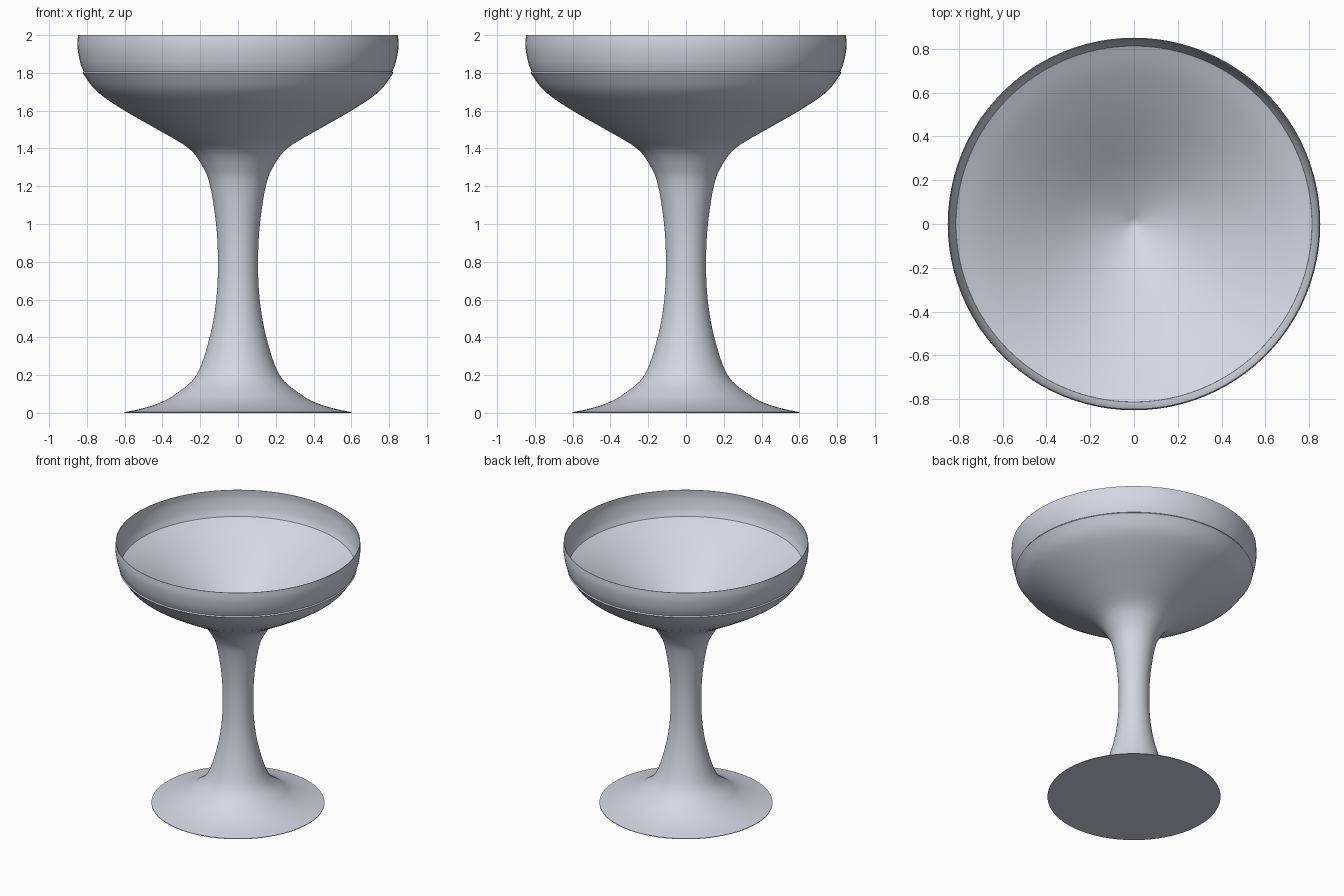
import bpy, bmesh, math
from mathutils import Vector

cube = bpy.data.objects.get("Cube")
if cube:
    bpy.data.objects.remove(cube, do_unlink=True)

# Single pale blue-grey material
mat = bpy.data.materials.new("pale_grey")
mat.use_nodes = True
color = (0.66, 0.68, 0.76, 1.0)
mat.diffuse_color = color
mat.node_tree.nodes["Principled BSDF"].inputs["Base Color"].default_value = color


def smooth_curve(points, steps=4):
    """Interpolate (radius, height) points with a Catmull-Rom curve."""
    pts = [Vector(p) for p in points]
    pts = [2 * pts[0] - pts[1]] + pts + [2 * pts[-1] - pts[-2]]
    out = []
    for a, b, c, d in zip(pts, pts[1:], pts[2:], pts[3:]):
        for i in range(steps):
            t = i / steps
            out.append(0.5 * (2 * b + (c - a) * t + (2 * a - 5 * b + 4 * c - d) * t ** 2
                              + (3 * b - a - 3 * c + d) * t ** 3))
    return out + [pts[-2]]


def lathe(name, profile, closed=False, segments=96):
    """Revolve a (radius, height) profile around the z axis."""
    bm = bmesh.new()
    verts = [bm.verts.new((max(p[0], 0), 0, p[1])) for p in profile]
    edges = [bm.edges.new(pair) for pair in zip(verts, verts[1:])]
    if closed:
        edges.append(bm.edges.new((verts[-1], verts[0])))
    bmesh.ops.spin(bm, geom=verts + edges, cent=(0, 0, 0), axis=(0, 0, 1),
                   angle=2 * math.pi, steps=segments)
    bmesh.ops.remove_doubles(bm, verts=bm.verts, dist=0.0003)
    bmesh.ops.recalc_face_normals(bm, faces=bm.faces)
    mesh = bpy.data.meshes.new(name)
    bm.to_mesh(mesh)
    bm.free()
    mesh.materials.append(mat)
    mesh.shade_smooth()
    mesh.set_sharp_from_angle(angle=math.radians(35))
    obj = bpy.data.objects.new(name, mesh)
    bpy.context.collection.objects.link(obj)
    return obj


# Flat foot, flared stem and bowl underside, then the funnel-shaped inside
outside = smooth_curve([
    (0.6, 0.004), (0.5, 0.025), (0.41, 0.055), (0.33, 0.1), (0.22, 0.2), (0.15, 0.4),
    (0.115, 0.6), (0.106, 0.8), (0.116, 1.0), (0.147, 1.2), (0.185, 1.3),
    (0.26, 1.4), (0.425, 1.5), (0.6, 1.6), (0.745, 1.7), (0.823, 1.8)])
inside = smooth_curve([
    (0.812, 1.812), (0.7, 1.755), (0.55, 1.66), (0.4, 1.555),
    (0.25, 1.45), (0.12, 1.375), (0, 1.32)])
lathe("foot_stem_and_bowl", [(0, 0), (0.6, 0)] + outside + inside)

# Thin upright rim, set in slightly from the bowl edge
rim_outer = smooth_curve([(0.818, 1.808), (0.834, 1.85), (0.845, 1.9),
                          (0.85, 1.95), (0.847, 2.0)])
rim_inner = smooth_curve([(0.843, 2.0), (0.845, 1.95), (0.839, 1.9),
                          (0.828, 1.85), (0.811, 1.808)])
lathe("bowl_rim", rim_outer + rim_inner, closed=True)
